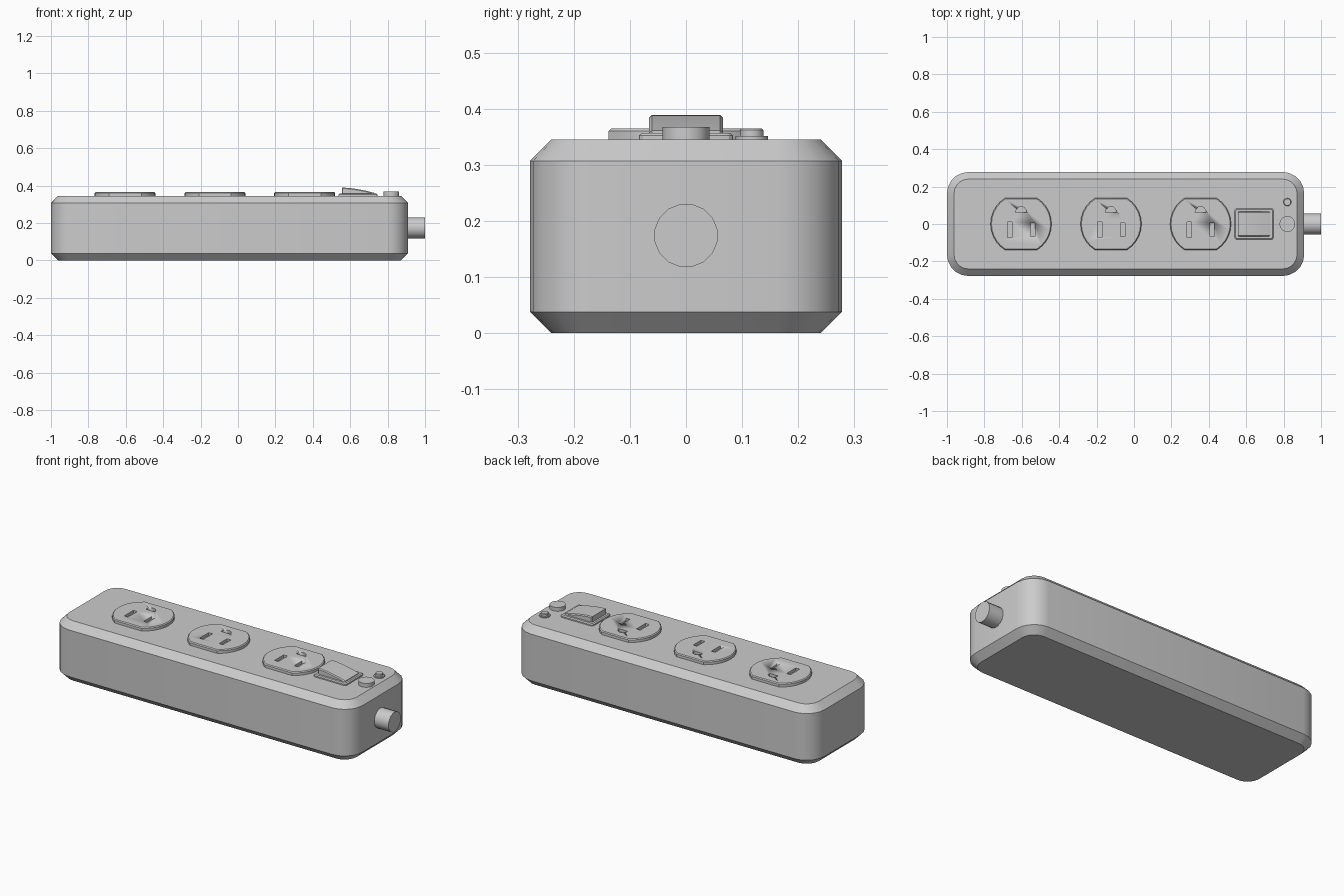
import bpy, bmesh
from math import sin, cos, pi, radians

cube = bpy.data.objects.get("Cube")
if cube:
    bpy.data.objects.remove(cube, do_unlink=True)

grey = bpy.data.materials.new("plain grey")
grey.use_nodes = True
grey.diffuse_color = (0.6, 0.6, 0.6, 1)
grey.node_tree.nodes["Principled BSDF"].inputs["Base Color"].default_value = grey.diffuse_color

TOP = 0.345


def finish(bm, name):
    """Turn a bmesh into a shaded, coloured object."""
    bmesh.ops.recalc_face_normals(bm, faces=bm.faces)
    mesh = bpy.data.meshes.new(name)
    bm.to_mesh(mesh)
    bm.free()
    mesh.materials.append(grey)
    ob = bpy.data.objects.new(name, mesh)
    bpy.context.collection.objects.link(ob)
    bpy.ops.object.select_all(action="DESELECT")
    ob.select_set(True)
    bpy.context.view_layer.objects.active = ob
    bpy.ops.object.shade_smooth_by_angle(angle=radians(30))
    return ob


def loft(name, rings):
    """Skin a stack of matching closed rings and cap both ends."""
    bm = bmesh.new()
    loops = [[bm.verts.new(p) for p in ring] for ring in rings]
    for a, b in zip(loops, loops[1:]):
        for i in range(len(a)):
            j = (i + 1) % len(a)
            bm.faces.new((a[i], a[j], b[j], b[i]))
    bm.faces.new(loops[0])
    bm.faces.new(loops[-1])
    return finish(bm, name)


def round_rect(cx, hx, hy, r, z, n=5):
    """Rounded rectangle ring at height z."""
    pts = []
    for k, (sx, sy) in enumerate(((1, 1), (-1, 1), (-1, -1), (1, -1))):
        for i in range(n + 1):
            a = (k + i / n) * pi / 2
            pts.append((cx + sx * (hx - r) + r * cos(a), sy * (hy - r) + r * sin(a), z))
    return pts


def disc(cx, cy, r, z, n=24, flat=9):
    """Circle ring, optionally cut flat at a given y distance."""
    angles = [(i + 0.5) * 2 * pi / n for i in range(n)]
    return [(cx + r * cos(a), cy + max(-flat, min(flat, r * sin(a))), z) for a in angles]


def outlet_ring(cx, inset, z):
    """Round face plate ring with straight front and back edges."""
    r, flat = 0.163 - inset, 0.138 - inset
    half = math_asin(flat / r)
    n = 10
    right = [-half + 2 * half * i / n for i in range(n + 1)]
    return [(cx + r * cos(a), r * sin(a), z) for a in right + [a + pi for a in right]]


def math_asin(s):
    from math import asin
    return asin(s)


def box(cx, cy, hx, hy, z0, z1):
    return [[(cx + sx * hx, cy + sy * hy, z) for sx, sy in ((1, 1), (-1, 1), (-1, -1), (1, -1))]
            for z in (z0, z1)]


def cut(target, cutters):
    """Subtract cutters from the target, then discard them."""
    for c in cutters:
        mod = target.modifiers.new("slot", "BOOLEAN")
        mod.operation, mod.solver, mod.object = "DIFFERENCE", "EXACT", c
    graph = bpy.context.evaluated_depsgraph_get()
    mesh = bpy.data.meshes.new_from_object(target.evaluated_get(graph))
    target.modifiers.clear()
    target.data = mesh
    for c in cutters:
        bpy.data.objects.remove(c, do_unlink=True)


# Housing with chamfered top and bottom rims
BX, HX, HY, CH = -0.045, 0.955, 0.278, 0.038
loft("housing", [
    round_rect(BX, HX - i, HY - i, 0.115 - i, z)
    for i, z in ((CH, 0), (0, CH), (0, TOP - CH), (CH, TOP))])

# Three outlets with recessed blade slots and ground hole
for side, cx in (("right", -0.604), ("middle", -0.123), ("left", 0.356)):
    plate = loft(side + "_outlet", [
        outlet_ring(cx, i, z) for i, z in ((0, TOP - 0.002), (0, 0.36), (0.005, 0.365))])
    floor, roof = 0.349, 0.38
    ground = [[(cx + 0.029 * cos(i * pi / 10), 0.062 + 0.031 * sin(i * pi / 10), z)
               for i in range(11)] for z in (floor, roof)]
    cut(plate, [
        loft("wide_slot_cutter", box(cx - 0.06, -0.03, 0.0125, 0.042, floor, roof)),
        loft("narrow_slot_cutter", box(cx + 0.062, -0.031, 0.0125, 0.036, floor, roof)),
        loft("ground_cutter", ground)])

# Switch bezel
SX = 0.642
loft("switch_bezel", [
    round_rect(SX, 0.104 - i, 0.084 - i, 0.014 - i, z, 3)
    for i, z in ((0, TOP - 0.002), (0, 0.352), (0.006, 0.357))])

# Rocker: side profile swept across the width, with bevelled edges
profile = [(0.555, 0.35), (0.555, 0.389), (0.585, 0.388), (0.62, 0.384),
           (0.655, 0.378), (0.69, 0.371), (0.729, 0.361), (0.729, 0.35)]
centre = SX


def rocker_ring(y, inset):
    return [(x + (inset if x < 0.56 else -inset if x > 0.72 else 0), y,
             z - inset if z > 0.355 else z) for x, z in profile]


loft("switch_rocker", [rocker_ring(y, i) for y, i in
                       ((-0.066, 0.005), (-0.061, 0), (0.061, 0), (0.066, 0.005))])

# Reset button and indicator lamp
loft("reset_button", [disc(0.82, 0, r, z) for r, z in
                      ((0.042, TOP - 0.002), (0.042, 0.367))])
loft("lamp_base", [disc(0.82, 0.117, 0.029, z) for z in (TOP - 0.002, 0.351)])
loft("lamp", [disc(0.82, 0.117, r, z) for r, z in
              ((0.021, 0.35), (0.021, 0.362), (0.018, 0.365))])

# Cable stub on the end wall
loft("cable_stub", [[(x, p[0], p[1] + 0.174) for p in disc(0, 0, 0.057, 0, 16)]
                    for x in (0.9, 1.0)])
